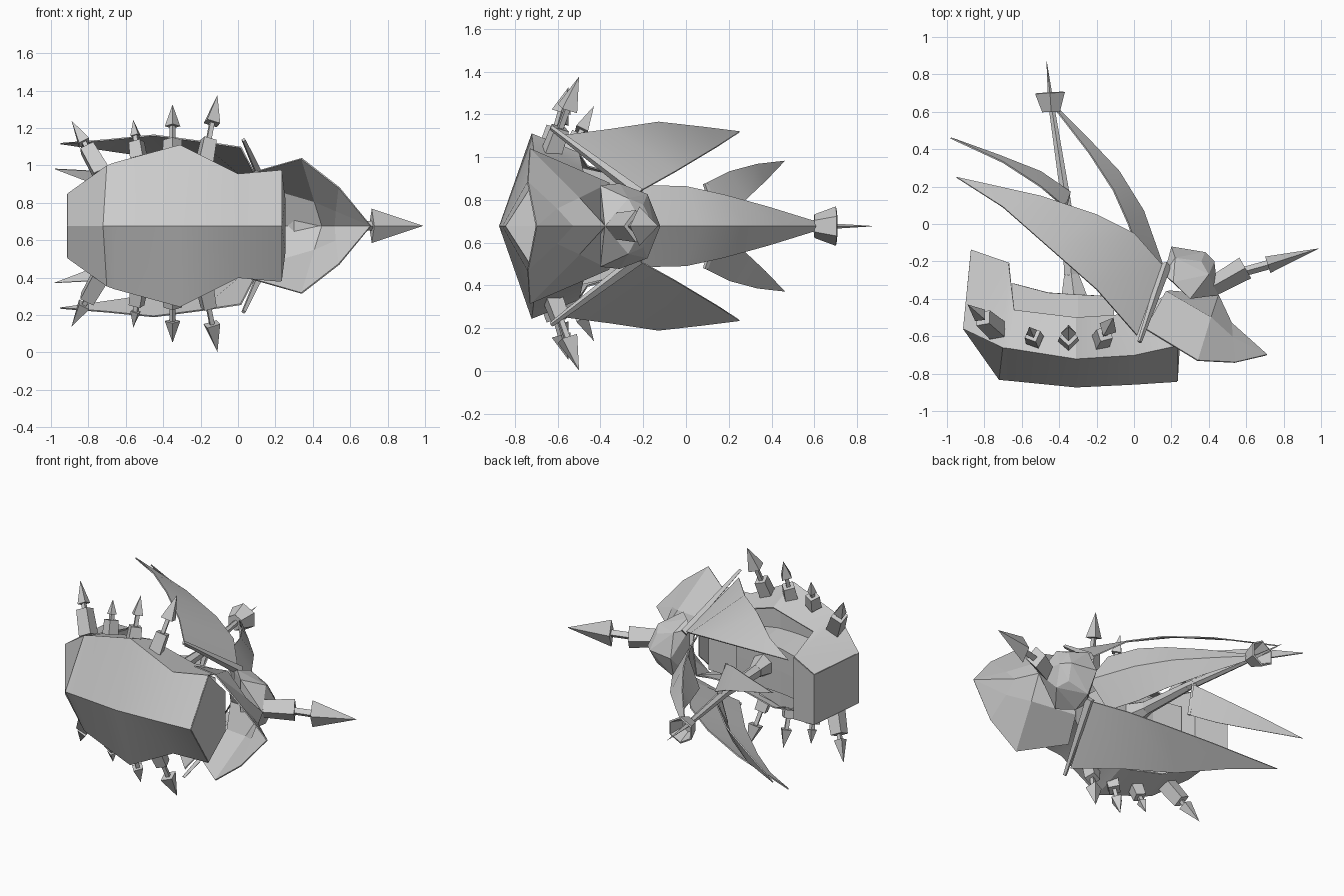
import bpy, bmesh, math
from mathutils import Vector, Matrix

CENTRE = 0.677      # height of the mirror plane; the ship lies on its side

if bpy.data.objects.get("Cube"):
    bpy.data.objects.remove(bpy.data.objects["Cube"])

grey = bpy.data.materials.new("plain grey")
grey.use_nodes = True
grey.diffuse_color = (0.6, 0.6, 0.6, 1)
grey.node_tree.nodes["Principled BSDF"].inputs["Base Color"].default_value = (0.6, 0.6, 0.6, 1)


def finish(name, bm, mirror=True, thick=0, shift=0):
    """Turn a bmesh into an object, mirrored across the ship's middle."""
    bmesh.ops.remove_doubles(bm, verts=bm.verts, dist=0.0005)
    bmesh.ops.recalc_face_normals(bm, faces=bm.faces)
    # keep the centre line and the rims creased
    for e in bm.edges:
        if e.is_boundary:
            e.smooth = False
    mesh = bpy.data.meshes.new(name)
    bm.to_mesh(mesh)
    bm.free()
    mesh.materials.append(grey)
    ob = bpy.data.objects.new(name, mesh)
    bpy.context.collection.objects.link(ob)
    ob.location.z = CENTRE + shift
    if mirror:
        mod = ob.modifiers.new("mirror", "MIRROR")
        mod.use_axis = (False, False, True)
    if thick:
        mod = ob.modifiers.new("thickness", "SOLIDIFY")
        mod.thickness = thick
        mod.offset = 0
    return ob


def sheet(name, rows, thick=0.008):
    """Skin a surface across rows of points."""
    bm = bmesh.new()
    grid = [[bm.verts.new(p) for p in row] for row in rows]
    for a, b in zip(grid, grid[1:]):
        for i in range(len(a) - 1):
            bm.faces.new((a[i], a[i + 1], b[i + 1], b[i]))
    return finish(name, bm, thick=thick)


def spar(name, start, end, r1, r2, sides=4, flat=1.0, mirror=True, shift=0, capped=True):
    """Tapered bar between two points; flat squeezes it across the width."""
    start, end = Vector(start), Vector(end)
    axis = (end - start).normalized()
    side = axis.cross(Vector((0, 0, 1)))
    if side.length < 0.2:
        side = axis.cross(Vector((1, 0, 0)))
    side.normalize()
    up = side.cross(axis)
    frame = Matrix((side * flat, up, axis)).transposed().to_4x4()
    bm = bmesh.new()
    bmesh.ops.create_cone(bm, cap_ends=capped, segments=sides, radius1=r1, radius2=r2,
                          depth=(end - start).length,
                          matrix=Matrix.Translation((start + end) / 2) @ frame)
    return finish(name, bm, mirror, shift=shift)


# Hull: keel, chine and rail lines, with a raised stern
keel = [(-.91, -.56, 0), (-.72, -.83, 0), (-.66, -.835, 0), (-.31, -.87, 0), (0, -.855, 0), (.23, -.84, 0)]
chine = [(-.91, -.56, .17), (-.70, -.66, .32), (-.66, -.665, .335), (-.31, -.72, .43), (0, -.70, .275), (.23, -.65, .295)]
rail = [(-.87, -.14, .17), (-.67, -.21, .21), (-.64, -.46, .28), (-.31, -.50, .34), (0, -.48, .25), (.17, -.38, .20)]
sheet("hull", [keel, chine, rail])

# Bow bulkhead that closes the front of the hull
sheet("bow_bulkhead", [[(.23, -.84, 0), (.25, -.50, 0)], [(.23, -.65, .295), (.25, -.50, .14)]])

# Stern castle: transom, top and front wall
sheet("stern_castle", [[(-.91, -.56, 0), (-.87, -.14, 0), (-.67, -.21, 0), (-.64, -.56, 0)],
                       [(-.91, -.56, .17), (-.87, -.14, .17), (-.67, -.21, .21), (-.64, -.56, .29)]])

# Deck and low cabin
sheet("deck", [[(-.64, -.56, 0), (-.31, -.58, 0), (0, -.56, 0), (.18, -.50, 0)],
               [(-.64, -.56, .30), (-.31, -.58, .365), (0, -.56, .25), (.18, -.50, .21)]])
sheet("cabin", [[(-.65, -.32, 0), (-.46, -.37, 0), (-.30, -.38, 0), (-.11, -.39, 0), (-.11, -.56, 0)],
                [(-.65, -.32, .14), (-.46, -.37, .15), (-.30, -.38, .15), (-.11, -.39, .13), (-.11, -.56, .13)],
                [(-.65, -.57, .16), (-.46, -.57, .17), (-.30, -.57, .17), (-.11, -.57, .14), (-.11, -.57, .13)]])

# Beak shaped bow: a ridge falling to a wide rim
sheet("bow_beak", [[(.20, -.36, 0), (.45, -.38, 0), (.52, -.53, 0), (.71, -.70, 0)],
                   [(.17, -.36, .20), (.41, -.50, .13), (.525, -.605, .08), (.71, -.70, 0)],
                   [(.06, -.56, .28), (.34, -.73, .36), (.54, -.74, .205), (.71, -.70, 0)]])

# Forecastle block
bm = bmesh.new()
for x, y, w in [(.20, -.12, 0), (.38, -.15, 0), (.43, -.20, 0), (.45, -.38, 0), (.40, -.27, .13),
                (.36, -.20, .10), (.22, -.18, .15), (.21, -.31, .20), (.16, -.27, .16), (.30, -.40, .19)]:
    for s in (1, -1):
        bm.verts.new((x, y, w * s))
bmesh.ops.remove_doubles(bm, verts=bm.verts, dist=0.001)
block = bmesh.ops.convex_hull(bm, input=bm.verts)
bmesh.ops.delete(bm, geom=list(set(block["geom_interior"])), context="VERTS")
finish("forecastle", bm, mirror=False)

# Bowsprit with its spear
spar("bowsprit_socket", (.41, -.34, 0), (.595, -.235, 0), .06, .075, flat=0.85, mirror=False)
spar("bowsprit_shaft", (.55, -.265, 0), (.73, -.215, 0), .025, .025, mirror=False)
spar("bowsprit_head", (.715, -.218, 0), (.99, -.13, 0), .092, 0, flat=0.5, mirror=False)

# Mast, lookout basket and top spike
mast = [((-.32, -.57), .09), ((-.32, -.39), .08), ((-.335, -.27), .045), ((-.36, .10), .03), ((-.44, .62), .018)]
for (a, ra), (b, rb) in zip(mast, mast[1:]):
    spar("mast", (*a, 0), (*b, 0), ra, rb, sides=6, mirror=False)
spar("top_spike", (-.44, .60, 0), (-.467, .87, 0), .018, .001, mirror=False)
basket = spar("lookout_basket", (-.443, .60, 0), (-.449, .70, 0), .055, .092, sides=6, mirror=False, capped=False)
basket.modifiers.new("thickness", "SOLIDIFY").thickness = 0.012
spar("basket_floor", (-.443, .60, 0), (-.443, .612, 0), .054, .058, sides=6, mirror=False)

# Middle jib sail, folded along its centre
sheet("jib_sail", [[(-.40, .61, 0), (-.25, .46, 0), (-.08, .28, 0), (.05, .07, 0), (.16, -.24, 0)],
                   [(-.41, .60, .022), (-.24, .38, .09), (-.11, .18, .145), (-.03, 0, .185), (.04, -.20, .19)]])

# Swept main sails
inner = [(.15, -.22, .16), (0, -.05, .255), (-.2, .05, .315), (-.5, .15, .375), (-.95, .25, .44)]
outer = [(.015, -.595, .42), (-.2, -.35, .452), (-.45, -.13, .485), (-.7, .09, .46), (-.95, .25, .44)]
sheet("main_sail", [inner, outer])
spar("main_yard", (.03, -.63, .46), (.17, -.22, .15), .012, .03)

# Swept upper sails
inner = [(-.34, .17, .03), (-.5, .28, .125), (-.73, .37, .21), (-.98, .46, .305)]
outer = [(-.37, .09, .20), (-.5, .20, .255), (-.7, .33, .29), (-.98, .46, .305)]
sheet("upper_sail", [inner, outer])
spar("upper_yard", outer[0], (-.36, .16, 0), .012, .02)

# Harpoon guns along both sides: base, tip, socket radius, socket share, head radius
guns = [((-.73, -.57, .27), (-.89, -.43, .55), .062, .48, .045),
        ((-.53, -.62, .35), (-.56, -.55, .555), .052, .42, .034),
        ((-.35, -.63, .36), (-.35, -.55, .637), .056, .32, .046),
        ((-.18, -.63, .33), (-.11, -.50, .687), .056, .33, .056)]
for base, tip, radius, share, head in guns:
    base, tip = Vector(base), Vector(tip)
    neck = base.lerp(tip, 0.58)
    spar("gun_socket", base, base.lerp(tip, share), radius, radius * 0.88, shift=0.012)
    spar("gun_shaft", base.lerp(tip, share * 0.8), neck, .017, .017, shift=0.012)
    spar("gun_head", neck, tip, head, 0, flat=0.9, shift=0.012)

# Soft shading on the curved sails and hull only
bpy.ops.object.select_all(action="DESELECT")
for ob in bpy.context.collection.objects:
    if ob.name in ("hull", "main_sail", "upper_sail", "jib_sail"):
        ob.select_set(True)
        bpy.context.view_layer.objects.active = ob
bpy.ops.object.shade_smooth_by_angle(angle=math.radians(30))
